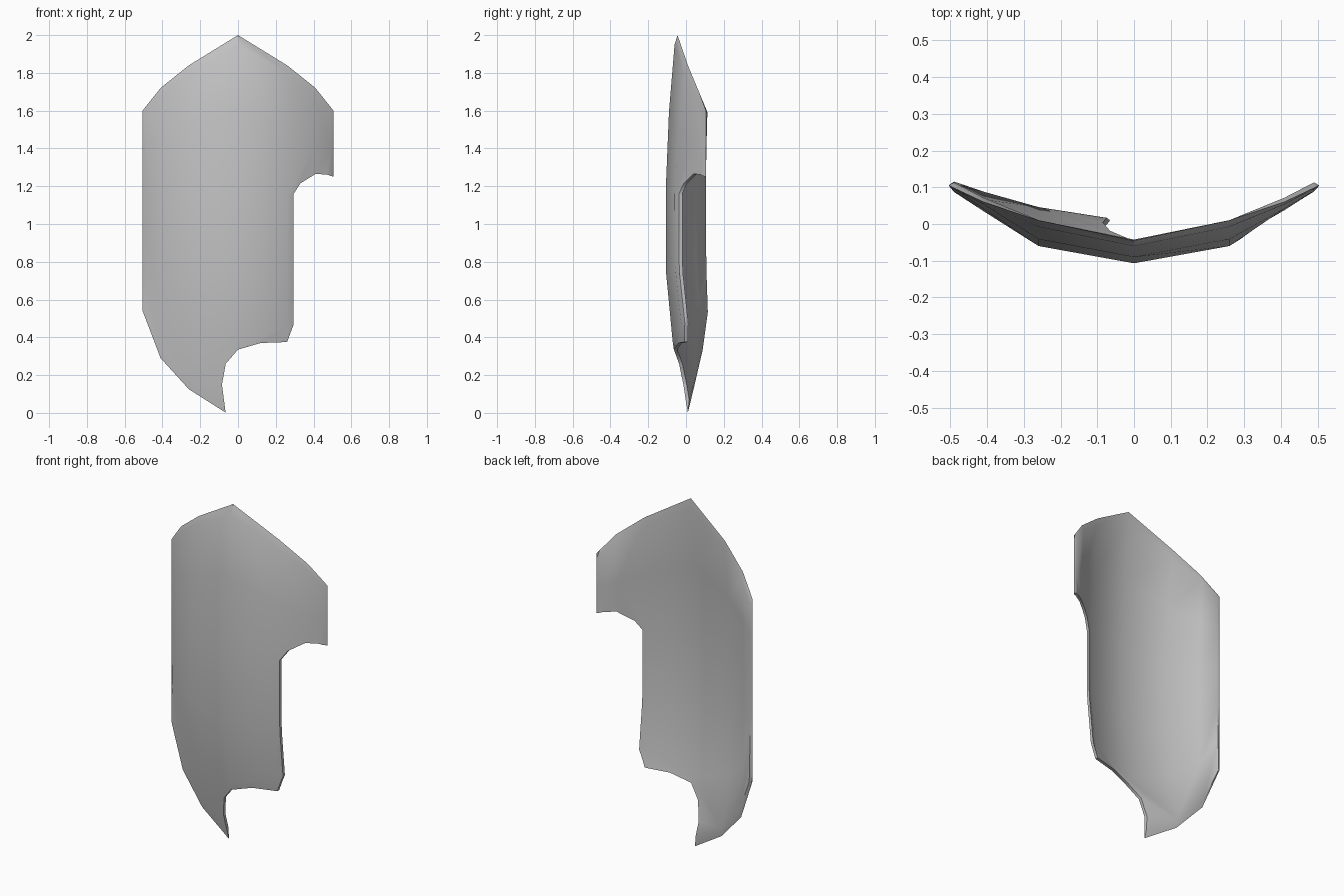
import bpy
import bmesh

cube = bpy.data.objects.get("Cube")
if cube:
    bpy.data.objects.remove(cube, do_unlink=True)

steel = bpy.data.materials.new("plain_grey")
steel.use_nodes = True
grey = (0.55, 0.55, 0.55, 1)
steel.diffuse_color = grey
steel.node_tree.nodes["Principled BSDF"].inputs["Base Color"].default_value = grey

THICKNESS = 0.018

# Half cross-section: x, top z, bottom z, then depth at top rim, middle and bottom rim
half = [
    (0, 2, -0.04, -0.045, -0.107, 0),
    (0.26, 1.84, 0.125, 0.01, -0.06, 0.04),
    (0.41, 1.72, 0.29, 0.06, 0.035, 0.075),
    (0.49, 1.62, 0.5, 0.098, 0.087, 0.099),
    (0.505, 1.6, 0.54, 0.105, 0.105, 0.105),
]
columns = [(-c[0],) + c[1:] for c in reversed(half[1:])] + half

# Rows: fraction down the column, pull towards the top rim, pull towards the bottom rim
rows = [(0, 1, 0), (0.025, 0.75, 0), (0.2, 0.27, 0), (0.4, 0, 0),
        (0.62, 0, 0.02), (0.8, 0, 0.35), (0.97, 0, 0.88), (1, 0, 1)]


def new_object(name, bm):
    bmesh.ops.recalc_face_normals(bm, faces=bm.faces)
    mesh = bpy.data.meshes.new(name)
    bm.to_mesh(mesh)
    bm.free()
    mesh.materials.append(steel)
    obj = bpy.data.objects.new(name, mesh)
    bpy.context.collection.objects.link(obj)
    return obj


def on_rim(i, j):
    return i in (0, len(columns) - 1) or j in (0, len(rows) - 1)


# Curved shield plate: front and back skins that meet in a sharp rim
bm = bmesh.new()
front, back = {}, {}
for i, (x, top, bottom, y_top, y_mid, y_bottom) in enumerate(columns):
    for j, (t, up, down) in enumerate(rows):
        y = y_mid + up * (y_top - y_mid) + down * (y_bottom - y_mid)
        z = top + t * (bottom - top)
        front[i, j] = bm.verts.new((x, y, z))
        back[i, j] = front[i, j] if on_rim(i, j) else bm.verts.new((x, y + THICKNESS, z))
for skin in (front, back):
    for i in range(len(columns) - 1):
        for j in range(len(rows) - 1):
            corners = [skin[i, j], skin[i + 1, j], skin[i + 1, j + 1], skin[i, j + 1]]
            if bm.faces.get(corners) is None:
                bm.faces.new(corners)
shield = new_object("broken_shield", bm)

# Prism that bites the missing corner out of the plate
bite = [(-0.066, -0.2), (-0.066, 0.005), (-0.085, 0.15), (-0.065, 0.26),
        (0, 0.335), (0.12, 0.37), (0.26, 0.375), (0.295, 0.47),
        (0.295, 1.16), (0.33, 1.215), (0.41, 1.265), (0.47, 1.262),
        (0.505, 1.25), (0.7, 1.24), (0.7, -0.2)]
bm = bmesh.new()
base = bm.faces.new([bm.verts.new((x, -0.5, z)) for x, z in bite])
prism = bmesh.ops.extrude_face_region(bm, geom=[base])["geom"]
bmesh.ops.translate(bm, vec=(0, 1, 0),
                    verts=[v for v in prism if isinstance(v, bmesh.types.BMVert)])
cutter = new_object("break_cutter", bm)
cutter.hide_render = True

# Cut the break, then shade the skins smooth with crisp broken edges
cut = shield.modifiers.new("break", "BOOLEAN")
cut.operation = "DIFFERENCE"
cut.solver = "EXACT"
cut.object = cutter
bpy.ops.object.select_all(action="DESELECT")
bpy.context.view_layer.objects.active = shield
shield.select_set(True)
bpy.ops.object.modifier_apply(modifier=cut.name)
bpy.data.objects.remove(cutter, do_unlink=True)
bpy.ops.object.shade_smooth_by_angle(angle=0.7)
